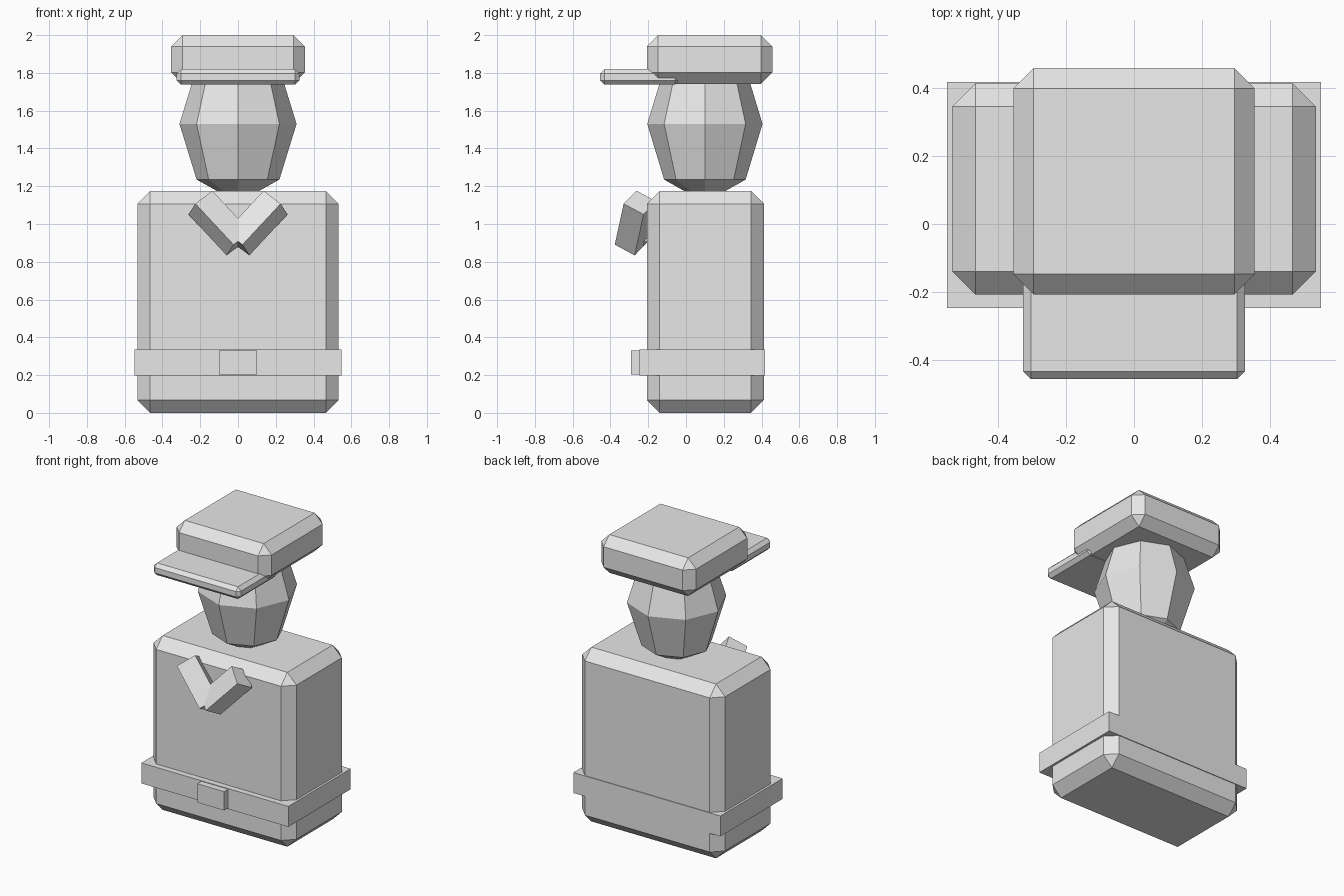
import bpy
import bmesh
from mathutils import Matrix, Vector

cube = bpy.data.objects.get("Cube")
if cube:
    bpy.data.objects.remove(cube, do_unlink=True)

# Single plain material
grey = bpy.data.materials.new("light_grey")
grey.use_nodes = True
colour = (0.8, 0.8, 0.8, 1)
grey.diffuse_color = colour
grey.node_tree.nodes["Principled BSDF"].inputs["Base Color"].default_value = colour


def finish(name, bm):
    mesh = bpy.data.meshes.new(name)
    bm.to_mesh(mesh)
    bm.free()
    mesh.materials.append(grey)
    obj = bpy.data.objects.new(name, mesh)
    bpy.context.collection.objects.link(obj)
    return obj


def box(name, half_width, y_range, z_range, chamfer=0):
    """Box centred on x, with an optional one-step chamfer."""
    (y0, y1), (z0, z1) = y_range, z_range
    bm = bmesh.new()
    bmesh.ops.create_cube(bm, size=1)
    bmesh.ops.scale(bm, vec=(2 * half_width, y1 - y0, z1 - z0), verts=bm.verts)
    bmesh.ops.translate(bm, vec=(0, (y0 + y1) / 2, (z0 + z1) / 2), verts=bm.verts)
    obj = finish(name, bm)
    if chamfer:
        bevel = obj.modifiers.new("chamfer", 'BEVEL')
        bevel.width = chamfer
        bevel.segments = 1
        bevel.limit_method = 'NONE'
    return obj


# Body and belt
box("torso", 0.533, (-0.207, 0.412), (0, 1.175), 0.068)
box("belt", 0.548, (-0.247, 0.417), (0.197, 0.335))
box("belt_buckle", 0.1, (-0.29, -0.2), (0.204, 0.331))

# Low-poly head
bm = bmesh.new()
bmesh.ops.create_uvsphere(bm, u_segments=8, v_segments=4, radius=1)
bmesh.ops.scale(bm, vec=(0.31, 0.305, 0.417), verts=bm.verts)
bmesh.ops.translate(bm, vec=(0, 0.1, 1.53), verts=bm.verts)
finish("head", bm)

# Cap
box("cap_crown", 0.354, (-0.207, 0.457), (1.742, 2.0), 0.06)
box("cap_visor", 0.325, (-0.455, -0.035), (1.738, 1.82), 0.023)

# Slanted collar flaps, mirrored across the middle
along = Vector((0.673, 0.157, 0.723)).normalized()
across = Vector((-0.68, 0.515, 0.52)).normalized()
depth = across.cross(along).normalized()
frame = Matrix((along, depth, across)).transposed().to_4x4()
placement = Matrix.Translation((0.098, -0.267, 1.005)) @ frame
for name, side in (("left_collar", 1), ("right_collar", -1)):
    bm = bmesh.new()
    bmesh.ops.create_cube(bm, size=1)
    bmesh.ops.scale(bm, vec=(0.3, 0.125, 0.132), verts=bm.verts)
    bmesh.ops.transform(bm, matrix=placement, verts=bm.verts)
    bmesh.ops.scale(bm, vec=(side, 1, 1), verts=bm.verts)
    bmesh.ops.recalc_face_normals(bm, faces=bm.faces)
    finish(name, bm)
